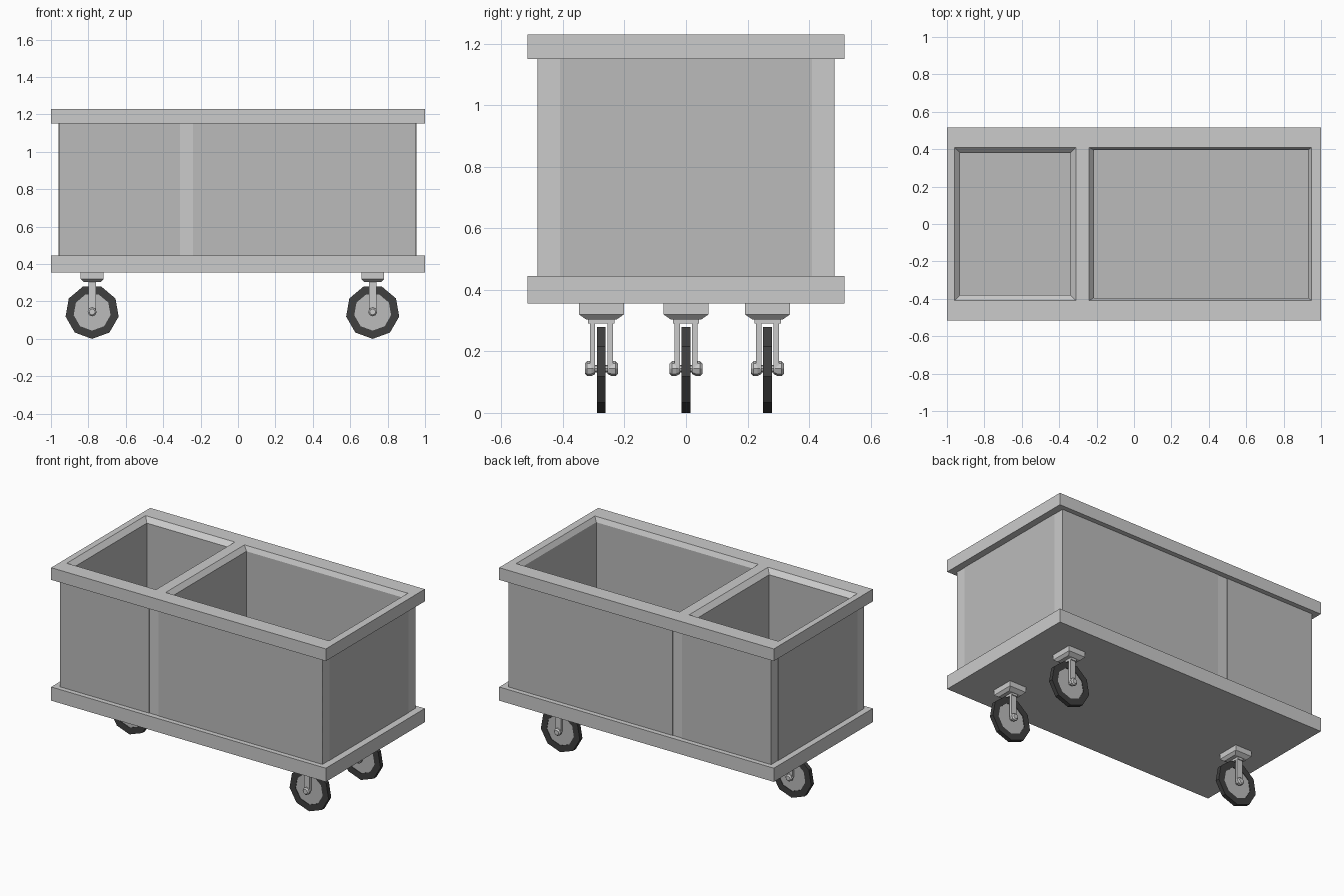
import bpy, bmesh, math
from mathutils import Matrix

if "Cube" in bpy.data.objects:
    bpy.data.objects.remove(bpy.data.objects["Cube"])


def material(name, v):
    m = bpy.data.materials.new(name)
    m.diffuse_color = (v, v, v, 1)
    m.use_nodes = True
    m.node_tree.nodes["Principled BSDF"].inputs["Base Color"].default_value = m.diffuse_color
    return m


DARK = material("dark_panel", 0.5)
RUBBER = material("rubber", 0.05)
LIGHT = material("light_frame", 0.8)


def finish(name, bm, *mats, recalc=True):
    if recalc:
        bmesh.ops.recalc_face_normals(bm, faces=bm.faces)
    me = bpy.data.meshes.new(name)
    bm.to_mesh(me)
    bm.free()
    for m in mats or (LIGHT,):
        me.materials.append(m)
    ob = bpy.data.objects.new(name, me)
    bpy.context.collection.objects.link(ob)
    return ob


def rect(bm, x0, x1, y0, y1, z):
    return [bm.verts.new((x, y, z)) for x, y in ((x0, y0), (x1, y0), (x1, y1), (x0, y1))]


def bridge(bm, a, b, mat=0):
    n = len(a)
    for i in range(n):
        bm.faces.new((a[i], a[(i + 1) % n], b[(i + 1) % n], b[i])).material_index = mat


def box(name, x0, x1, y0, y1, z0, z1, mat=LIGHT):
    bm = bmesh.new()
    a, b = rect(bm, x0, x1, y0, y1, z0), rect(bm, x0, x1, y0, y1, z1)
    bridge(bm, a, b)
    bm.faces.new(a)
    bm.faces.new(b)
    return finish(name, bm, mat)


def lathe(name, profile, n, x, y, z, mat=LIGHT, closed=False):
    """Rings of (radius, y offset) around the axle, first vertex at the bottom."""
    bm = bmesh.new()
    rings = [[bm.verts.new((x + r * math.sin(math.tau * i / n), y + o,
                            z - r * math.cos(math.tau * i / n))) for i in range(n)]
             for r, o in profile]
    for a, b in zip(rings, rings[1:]):
        bridge(bm, a, b)
    if closed:
        bridge(bm, rings[-1], rings[0])
    else:
        bm.faces.new(rings[0])
        bm.faces.new(rings[-1])
    return finish(name, bm, mat)


# base slab
box("base", -1, 1, -.515, .515, .355, .445)

# top rim with two openings
bm = bmesh.new()
xs, ys = (-1, -.96, -.31, -.24, .95, 1), (-.515, -.41, .41, .515)
grid = [[bm.verts.new((x, y, 1.15)) for y in ys] for x in xs]
for i in range(5):
    for j in range(3):
        if (i, j) not in ((1, 1), (3, 1)):
            bm.faces.new((grid[i][j], grid[i + 1][j], grid[i + 1][j + 1], grid[i][j + 1]))
ext = bmesh.ops.extrude_face_region(bm, geom=bm.faces[:])["geom"]
for v in ext:
    if isinstance(v, bmesh.types.BMVert):
        v.co.z = 1.23
holes = [f for f in bm.faces if abs(f.normal.z) < .5 and abs(f.calc_center_median().x) < .97
         and abs(f.calc_center_median().y) < .45]
bmesh.ops.delete(bm, geom=holes, context="FACES_ONLY")
finish("top_rim", bm)

# compartments: bevelled lip, walls and floor
for name, top, low in (("small_compartment", (-.96, -.31, -.41, .41), (-.93, -.34, -.38, .38)),
                       ("large_compartment", (-.24, .95, -.41, .41), (-.215, .93, -.395, .395))):
    bm = bmesh.new()
    a, b, c = rect(bm, *top, 1.23), rect(bm, *low, 1.2), rect(bm, *low, .447)
    bridge(bm, b, a)
    bridge(bm, c, b, 1)
    bm.faces.new(c).material_index = 1
    bmesh.ops.recalc_face_normals(bm, faces=bm.faces)
    if bm.faces[-1:][0].normal.z < 0:
        bmesh.ops.reverse_faces(bm, faces=bm.faces)
    finish(name, bm, LIGHT, DARK, recalc=False)

# outer walls: light posts and dark panels
for side, s in (("front", -1), ("back", 1)):
    y = sorted((s * .41, s * .48))
    box(side + "_wall_core", -.958, .953, *y, .445, 1.15)
    p = sorted((s * .479, s * .483))
    box(side + "_small_panel", -.958, -.31, *p, .445, 1.15, DARK)
    box(side + "_large_panel", -.24, .953, *p, .445, 1.15, DARK)
box("left_panel", -.96, -.945, -.41, .41, .445, 1.15, DARK)
box("right_panel", .94, .955, -.41, .41, .445, 1.15, DARK)


def caster(tag, x, y, z=.144):
    # mounting plate tapered at the bottom
    bm = bmesh.new()
    rings = [rect(bm, x - w, x + w, y - d, y + d, h)
             for w, d, h in ((.045, .05, .304), (.061, .073, .32), (.061, .073, .355))]
    bridge(bm, rings[0], rings[1])
    bridge(bm, rings[1], rings[2])
    bm.faces.new(rings[0])
    bm.faces.new(rings[2])
    finish("plate_" + tag, bm)
    # fork
    box("fork_top_" + tag, x - .02, x + .02, y - .043, y + .043, .29, .305)
    for s in (-1, 1):
        leg = sorted((y + s * .02, y + s * .037))
        box("fork_leg_" + tag, x - .02, x + .02, *leg, z, .295)
        lathe("axle_nut_" + tag, [(.018, s * .02), (.024, s * .032), (.024, s * .046),
                                  (.016, s * .054)], 8, x, y, z)
    # wheel
    lathe("tyre_" + tag, [(.1, -.014), (.144, -.014), (.144, .014), (.1, .014)],
          9, x, y, z, RUBBER, True)
    lathe("hub_" + tag, [(.101, -.011), (.101, .011)], 9, x, y, z, DARK)
    lathe("axle_" + tag, [(.012, -.03), (.012, .03)], 8, x, y, z)


caster("left", -.78, 0)
caster("right_front", .72, -.275)
caster("right_back", .72, .265)
